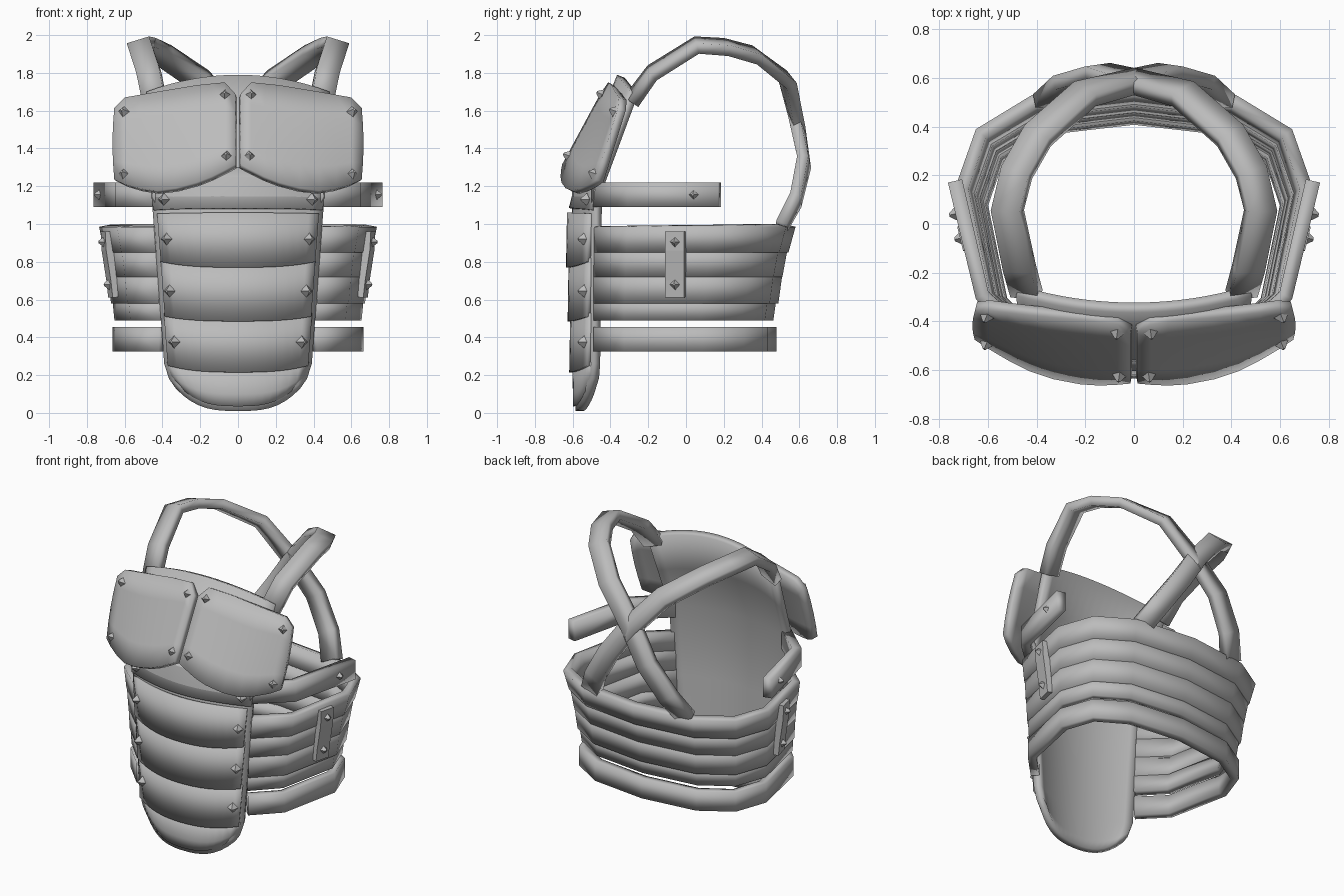
import bpy, bmesh, math
from mathutils import Vector

if "Cube" in bpy.data.objects:
    bpy.data.objects.remove(bpy.data.objects["Cube"])

steel = bpy.data.materials.new("grey_steel")
steel.diffuse_color = (0.5, 0.5, 0.5, 1)
steel.use_nodes = True
steel.node_tree.nodes["Principled BSDF"].inputs["Base Color"].default_value = steel.diffuse_color


def finish(name, bm, smooth=True):
    me = bpy.data.meshes.new(name)
    bm.to_mesh(me)
    bm.free()
    ob = bpy.data.objects.new(name, me)
    bpy.context.collection.objects.link(ob)
    me.materials.append(steel)
    if smooth:
        bpy.ops.object.select_all(action='DESELECT')
        ob.select_set(True)
        bpy.context.view_layer.objects.active = ob
        bpy.ops.object.shade_smooth_by_angle(angle=math.radians(25))
    return ob


def sheet(name, rows, thick, smooth=True):
    """Grid of points (rows downward, columns left to right), thickened inward."""
    bm = bmesh.new()
    g = [[bm.verts.new(p) for p in r] for r in rows]
    for a, b in zip(g, g[1:]):
        for i in range(len(a) - 1):
            bm.faces.new((a[i], b[i], b[i + 1], a[i + 1]))
    ob = finish(name, bm, smooth)
    m = ob.modifiers.new("thickness", 'SOLIDIFY')
    m.thickness, m.offset = thick, -1
    return ob


def flip(rows):
    return [[(-p[0], p[1], p[2]) for p in reversed(r)] for r in rows]


def pair(name, rows, thick, smooth=True):
    sheet(name + "_right", rows, thick, smooth)
    sheet(name + "_left", flip(rows), thick, smooth)


def rivet(name, p, n):
    """Four-sided stud on both sides of the body."""
    for s, side in ((1, "right"), (-1, "left")):
        bm = bmesh.new()
        bmesh.ops.create_cone(bm, cap_ends=True, segments=4, radius1=0.034, radius2=0.007, depth=0.036)
        ob = finish(f"{name}_{side}", bm, False)
        ob.location = (p[0] * s, p[1], p[2])
        ob.rotation_euler = Vector((n[0] * s, n[1], n[2])).to_track_quat('Z', 'Y').to_euler()


def lerp(table, t):
    for (a, va), (b, vb) in zip(table, table[1:]):
        if t <= b:
            k = max(0, (t - a) / (b - a))
            return va + (vb - va) * k
    return table[-1][1]


# --- Torso plate: tall curved sheet with a rounded tongue at the bottom
U = [i / 8 for i in range(-8, 9)]
HALF = [(0.0, 0.35), (0.25, 0.39), (1.18, 0.46), (1.79, 0.49)]
MID = [(0.0, -0.585), (0.25, -0.59), (1.18, -0.605), (1.79, -0.365)]
EDGE = [(0.0, -0.51), (0.25, -0.495), (1.18, -0.485), (1.79, -0.26)]


def torso_row(zc, ze, inset=0.0, out=0.0, power=3, w=None):
    row = []
    for u in U:
        z = zc + (ze - zc) * abs(u) ** power
        h = (w or lerp(HALF, z)) - inset
        y = lerp(MID, z) + (lerp(EDGE, z) - lerp(MID, z)) * u * u
        row.append((h * u, y - out, z))
    return row


sheet("torso_plate", [torso_row(1.79, 1.70, power=2), torso_row(1.5, 1.45), torso_row(1.18, 1.18),
                      torso_row(0.7, 0.7), torso_row(0.25, 0.26), torso_row(0.08, 0.18, w=0.365),
                      torso_row(0.01, 0.13, w=0.33)], 0.045)

# --- Overlapping front bands
bands = [(1.30, 1.30, 1.085, 1.075, 0.002, 0.012), (1.06, 1.055, 0.77, 0.80, 0.022, 0.032),
         (0.80, 0.82, 0.485, 0.51, 0.022, 0.028), (0.515, 0.53, 0.215, 0.25, 0.018, 0.024)]
for i, (tc, te, bc, be, ins, out) in enumerate(bands):
    sheet(f"front_band_{i + 1}", [torso_row(tc, te, ins, out - 0.005), torso_row(bc, be, ins, out + 0.005)], 0.03)
sheet("front_tongue", [torso_row(0.25, 0.27, 0.015, 0.012), torso_row(0.1, 0.2, 0.015, 0.012, w=0.37),
                       torso_row(0.035, 0.15, 0.015, 0.012, w=0.335)], 0.02)
for i, (x, z) in enumerate([(0.40, 1.13), (0.385, 0.92), (0.37, 0.645), (0.345, 0.375)]):
    rivet(f"front_rivet_{i + 1}", (x, -0.555 if i else -0.54, z), (0.45, -1, 0))


# --- Chest plates
def chest_y(x, z):
    return -0.44 + 0.17 * x - (0.54 - 0.55 * x * x) * (1.72 - z)


TOP = [(0.015, 1.69), (0.07, 1.75), (0.22, 1.735), (0.43, 1.70), (0.60, 1.67), (0.655, 1.615)]
LOW = [(0.015, 1.315), (0.13, 1.255), (0.22, 1.22), (0.33, 1.19), (0.46, 1.172), (0.62, 1.215), (0.655, 1.235)]
XS = [0.015, 0.07, 0.14, 0.22, 0.33, 0.43, 0.52, 0.60, 0.655]
rows = []
for k in range(5):
    r = []
    for x in XS:
        z = lerp(TOP, x) + (lerp(LOW, x) - lerp(TOP, x)) * k / 4
        bulge = 0.01 * math.sin(math.pi * k / 4) if x > 0.65 else 0
        r.append((x + bulge, chest_y(x, z), z))
    rows.append(r)
pair("chest_plate", rows, 0.045)
for i, (x, z) in enumerate([(0.07, 1.69), (0.062, 1.365), (0.61, 1.60), (0.61, 1.27)]):
    rivet(f"chest_rivet_{i + 1}", (x, chest_y(x, z) - 0.012, z), (0.15 if x < 0.3 else 0.4, -1, 0.45))

# --- Waist belts: faceted open rings joined to the torso plate
PLAN = [(0.44, -0.49), (0.64, -0.31), (0.735, 0.15), (0.65, 0.39), (0.42, 0.53), (0, 0.58)]
PLAN += [(-x, y) for x, y in reversed(PLAN[:-1])]


def ring(s, z):
    return [(x * s if abs(x) > 0.5 or y > 0 else x * (0.5 + s / 2), -0.49 + (y + 0.49) * s, z) for x, y in PLAN]


for i, (zt, zb, st, sb) in enumerate([(0.985, 0.85, 1.0, 0.965), (0.865, 0.72, 0.96, 0.935),
                                      (0.735, 0.58, 0.935, 0.915), (0.60, 0.49, 0.905, 0.89),
                                      (0.455, 0.325, 0.905, 0.905)]):
    sheet(f"waist_belt_{i + 1}", [ring(st, zt), ring(sb, zb)], 0.055)

# --- Short side straps under the chest
SIDE = [(0.44, -0.50), (0.65, -0.31), (0.765, 0.17)]
pair("side_strap", [[(x, y, z) for x, y in SIDE] for z in (1.22, 1.09)], 0.06)
rivet("side_strap_rivet", (0.742, 0.04, 1.155), (1, -0.2, 0))

# --- Clasps joining the belts
pair("belt_clasp", [[(x - 0.012, -0.11, z), (x + 0.012, -0.01, z)]
                    for x, z in ((0.715, 0.96), (0.71, 0.86), (0.685, 0.70), (0.675, 0.61))], 0.045, False)
for i, (x, z) in enumerate([(0.72, 0.905), (0.692, 0.68)]):
    rivet(f"clasp_rivet_{i + 1}", (x, -0.06, z), (1, -0.2, 0))

# --- Shoulder straps crossing behind the back
PATH = [Vector(p) for p in [(-0.45, -0.31, 1.67), (-0.48, -0.2, 1.82), (-0.53, 0.05, 1.975), (-0.49, 0.22, 1.965),
                            (-0.40, 0.38, 1.92), (-0.20, 0.56, 1.78), (0.0, 0.615, 1.55), (0.15, 0.655, 1.33),
                            (0.28, 0.61, 1.12), (0.36, 0.53, 0.97)]]
up, down = [], []
for i, p in enumerate(PATH):
    t = (PATH[min(i + 1, len(PATH) - 1)] - PATH[max(i - 1, 0)]).normalized()
    n = Vector((p.x * 0.4, p.y - 0.1, p.z - 1.3))
    d = t.cross(n).normalized() * 0.062
    up.append(tuple(p - d))
    down.append(tuple(p + d))
pair("shoulder_strap", [up, down], 0.06)
